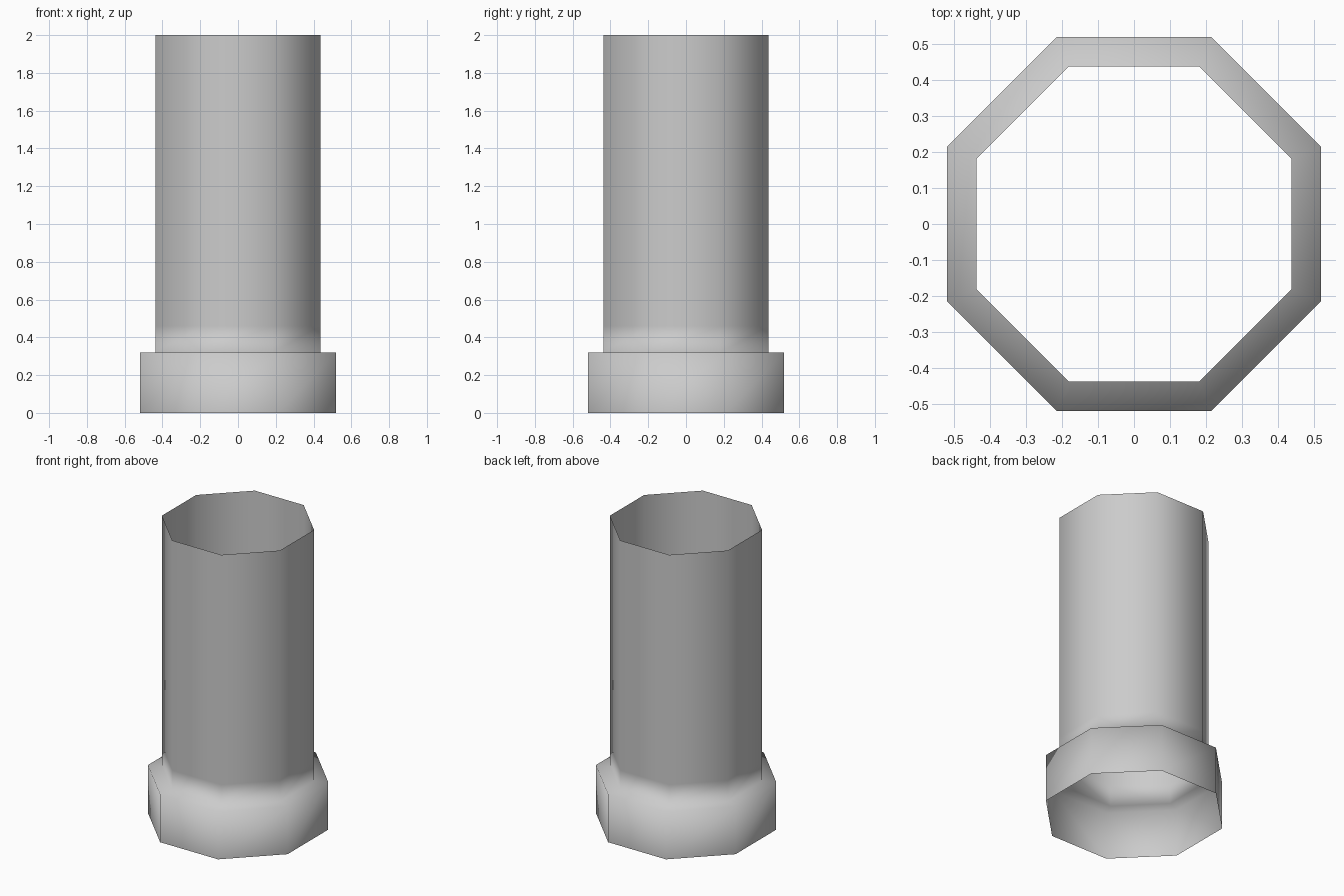
import bpy, bmesh, math

cube = bpy.data.objects.get("Cube")
if cube:
    bpy.data.objects.remove(cube, do_unlink=True)

SIDES = 8
# Half width across flats and height, from the open bottom to the open top
PROFILE = [(0.518, 0), (0.518, 0.32), (0.437, 0.32), (0.437, 0.46), (0.437, 2)]

# Plain grey metal
grey = bpy.data.materials.new("grey_metal")
grey.use_nodes = True
colour = (0.6, 0.6, 0.6, 1)
grey.diffuse_color = colour
grey.node_tree.nodes["Principled BSDF"].inputs["Base Color"].default_value = colour


def ring(bm, apothem, z):
    radius = apothem / math.cos(math.pi / SIDES)
    angles = [(i + 0.5) * math.tau / SIDES for i in range(SIDES)]
    return [bm.verts.new((radius * math.cos(a), radius * math.sin(a), z)) for a in angles]


# Open octagonal pipe with a wider collar at its foot, as one thin shell
bm = bmesh.new()
rings = [ring(bm, a, z) for a, z in PROFILE]
for low, high in zip(rings, rings[1:]):
    for i in range(SIDES):
        j = (i + 1) % SIDES
        bm.faces.new((low[i], low[j], high[j], high[i]))
for face in bm.faces:
    face.smooth = True

mesh = bpy.data.meshes.new("collared_pipe")
bm.to_mesh(mesh)
bm.free()
mesh.materials.append(grey)
pipe = bpy.data.objects.new("collared_pipe", mesh)
bpy.context.collection.objects.link(pipe)
